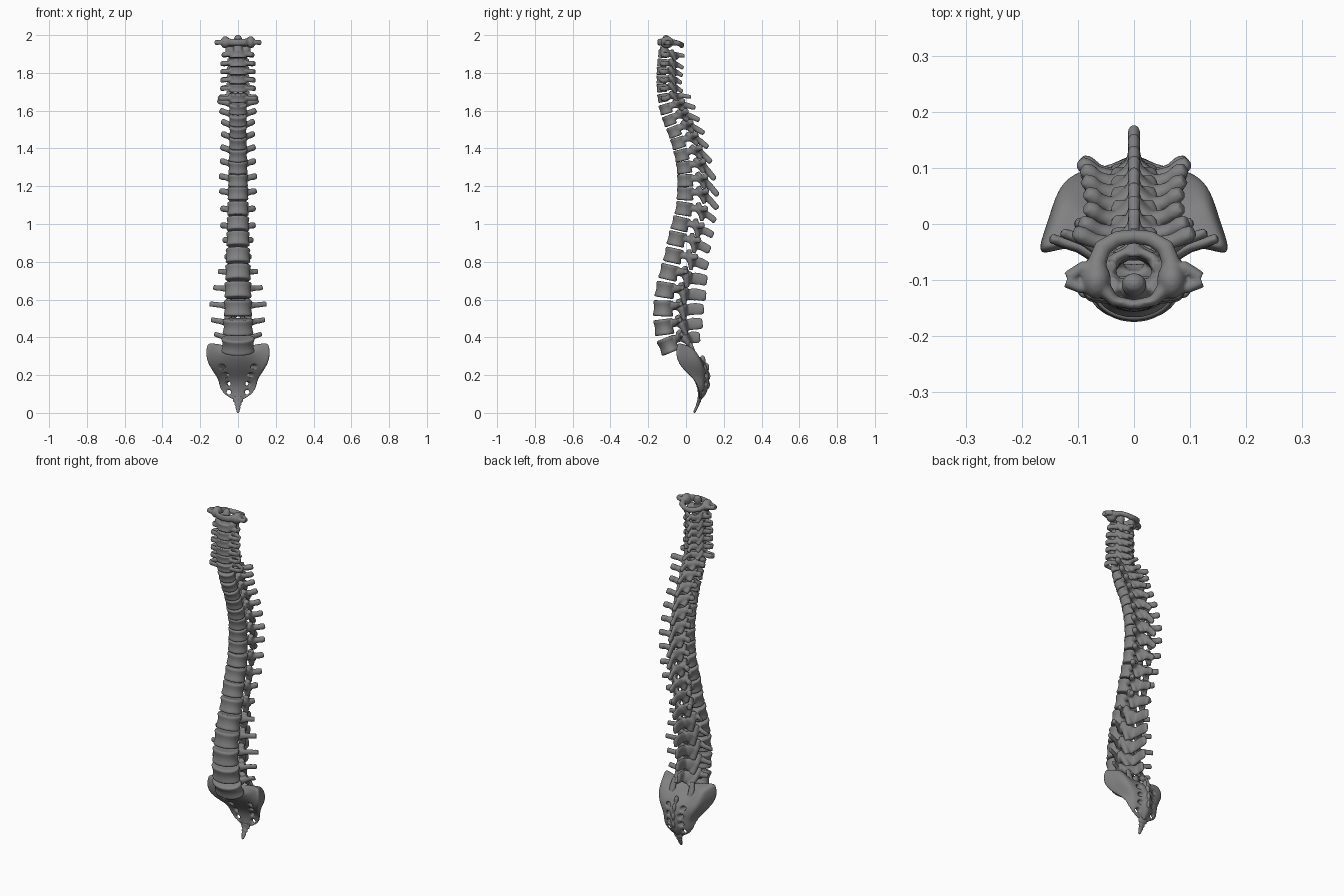
import bpy, bmesh, math
from mathutils import Vector, Matrix

bone = bpy.data.materials.new("dark_grey_bone")
bone.diffuse_color = (.22, .22, .22, 1)


def loft(bm, rings):
    """Skin a list of point rings and close both ends."""
    vs = [[bm.verts.new(p) for p in r] for r in rings]
    n = len(vs[0])
    for a, b in zip(vs, vs[1:]):
        for i in range(n):
            bm.faces.new((a[i], a[(i + 1) % n], b[(i + 1) % n], b[i]))
    bm.faces.new(vs[0][::-1])
    bm.faces.new(vs[-1])


def tube(bm, pts, radii, n=12):
    """Elliptical tube along pts; radii are (sideways, upward) pairs."""
    pts = [Vector(p) for p in pts]
    rings = []
    for i, p in enumerate(pts):
        t = (pts[min(i + 1, len(pts) - 1)] - pts[max(i - 1, 0)]).normalized()
        up = Vector((0, 1, 0)) if abs(t.z) > 0.85 else Vector((0, 0, 1))
        s = t.cross(up).normalized()
        u = s.cross(t)
        rs, ru = radii[i]
        rings.append([p + s * rs * math.cos(k * math.tau / n) + u * ru * math.sin(k * math.tau / n)
                      for k in range(n)])
    loft(bm, rings)


def both(bm, pts, radii):
    for s in (-1, 1):
        tube(bm, [(s * x, y, z) for x, y, z in pts], radii)


def blob(bm, c, r):
    m = Matrix.Translation(c) @ Matrix.Diagonal((*r, 1))
    bmesh.ops.create_uvsphere(bm, u_segments=16, v_segments=10, radius=1, matrix=m)


def finish(bm, name, voxel, matrix=None, smooth=4):
    """Make an object whose overlapping pieces fuse into one smooth bone."""
    bmesh.ops.recalc_face_normals(bm, faces=bm.faces)
    me = bpy.data.meshes.new(name)
    bm.to_mesh(me)
    bm.free()
    me.materials.append(bone)
    ob = bpy.data.objects.new(name, me)
    bpy.context.collection.objects.link(ob)
    if matrix:
        ob.matrix_world = matrix
    if voxel:
        fuse(ob, voxel, smooth)
    return ob


def fuse(ob, voxel, smooth):
    r = ob.modifiers.new("fuse", 'REMESH')
    r.mode, r.voxel_size, r.use_smooth_shade = 'VOXEL', voxel, True
    s = ob.modifiers.new("soften", 'SMOOTH')
    s.factor, s.iterations = 0.5, smooth


def key(keys, i):
    for (a, va), (b, vb) in zip(keys, keys[1:]):
        if i <= b:
            return va + (vb - va) * (i - a) / (b - a)
    return keys[-1][1]


# Body centres (y, z), spinous tips (y, z) and transverse reach, bottom to top
centres = [(-.09, .36), (-.112, .455), (-.115, .553), (-.105, .65), (-.085, .743),
           (-.062, .832), (-.045, .92), (-.025, 1.0), (-.006, 1.08), (0, 1.16), (0, 1.23),
           (-.006, 1.30), (-.02, 1.365), (-.038, 1.43), (-.06, 1.49), (-.085, 1.55),
           (-.105, 1.61), (-.12, 1.668), (-.125, 1.72), (-.127, 1.765), (-.127, 1.81),
           (-.124, 1.853), (-.12, 1.90)]
tips = [(.075, .40), (.088, .475), (.095, .55), (.107, .62), (.112, .70), (.117, .775),
        (.128, .86), (.145, .94), (.157, 1.015), (.168, 1.08), (.17, 1.15), (.154, 1.235),
        (.134, 1.325), (.117, 1.405), (.097, 1.48), (.072, 1.55), (.05, 1.615),
        (.027, 1.673), (-.018, 1.70), (-.022, 1.745), (-.018, 1.785), (-.013, 1.825), (-.008, 1.89)]
reach = [.125, .142, .15, .13, .105, .07, .08, .092, .092, .097, .10, .094, .092, .088,
         .088, .097, .108, .102, .09, .088, .088, .088, .082]
WIDTH = [(0, .088), (2, .076), (5, .065), (10, .053), (14, .047), (16, .05), (22, .044)]
DEPTH = [(0, .056), (2, .059), (5, .054), (9, .050), (12, .043), (16, .037), (17, .031), (22, .028)]
HEIGHT = [(0, .042), (3, .042), (6, .038), (10, .0335), (16, .027), (17, .0225), (22, .021)]


def vertebra(i):
    w, d, h = key(WIDTH, i), key(DEPTH, i), key(HEIGHT, i)
    chain = [(-.04, .28)] + centres + [(-.115, 1.96)]
    (y0, z0), (y1, z1) = chain[i], chain[i + 2]
    cy, cz = centres[i]
    mat = Matrix.Translation((0, cy, cz)) @ Matrix.Rotation(math.atan2(y0 - y1, z1 - z0), 4, 'X')
    tip = mat.inverted() @ Vector((0, *tips[i]))
    lumbar, neck = i < 5, i > 16
    bm = bmesh.new()
    # waisted body with a flattened back
    rings = []
    for f, s in ((-1, .95), (-.8, 1.01), (-.35, .94), (0, .92), (.35, .94), (.8, 1.01), (1, .95)):
        ring = []
        for k in range(28):
            a = k * math.tau / 28
            x, y = w * s * math.cos(a), d * s * math.sin(a)
            if y > 0:
                y -= .22 * d * math.exp(-(2.2 * x / w) ** 2)
            ring.append((x, y, f * h))
        rings.append(ring)
    loft(bm, rings)
    # pedicles and laminae
    r = .017 if lumbar else .012 if neck else .015
    px, back = w * (.95 if neck else .62), d + (.03 if neck else .042)
    both(bm, [(px * .85, d * .5, h * .3), (px, d + .012, h * .3), (px * .85, back, 0), (0, back + .018, -h * .35)],
         [(r * .8, r * 1.2), (r * .8, r * 1.2), (r * .8, h * .85), (r * .8, h * .85)])
    # articular columns
    both(bm, [(px * 1.05, d + .014, h * 1.25), (px, back - .01, 0), (px * .75, back + .008, -h * 1.35)],
         [(r * 1.1, r * .85), (r * 1.2, r * 1.1), (r * 1.1, r * .75)])
    # transverse processes
    t = reach[i]
    if lumbar:
        both(bm, [(px, d * .8, h * .35), ((px + t) / 2, d + .015, h * .5), (t, d + .03, h * .65)],
             [(.014, .022), (.010, .015), (.009, .015)])
    elif neck:
        both(bm, [(w * .7, -d * .3, 0), (t - .01, -d * .1, -.002), (t, d * .4, -.005)],
             [(.009, .012), (.009, .014), (.007, .014)])
        both(bm, [(px, d + .012, 0), (t - .008, d * .8, -.002), (t, d * .2, -.005)],
             [(.009, .015), (.009, .015), (.007, .013)])
    else:
        both(bm, [(px * .7, d + .03, h * .1), ((px + t) / 2, d + .044, h * .4), (t - .014, d + .056, h * .5),
                  (t - .002, d + .064, h * .6)], [(.016, .022), (.013, .016), (.016, .018), (.011, .014)])
    # spinous process
    root = Vector((0, back + .006, -h * .15))
    mid = root.lerp(tip, .5) + Vector((0, 0, .004))
    rz = .030 if lumbar else .011 if neck else key([(5, .026), (8, .017), (16, .014)], i)
    tube(bm, [root, mid, root.lerp(tip, .9), tip],
         [(.018, max(rz, .02)), (.010, rz * 1.1), (.0115, rz), (.009, rz * .75)])
    # peg of the second neck bone
    if i == 22:
        tube(bm, [(0, 0, 0), (0, .002, .05), (0, .006, .075), (0, .009, .093), (0, .01, .101)],
             [(.03, .026), (.02, .018), (.023, .021), (.018, .016), (.007, .007)])
        both(bm, [(.035, .005, 0), (.045, .005, .025), (.048, .008, .036)], [(.022, .022), (.024, .022), (.02, .018)])
    name = ("lumbar_%d" % (5 - i)) if lumbar else ("cervical_%d" % (24 - i)) if neck else ("thoracic_%d" % (17 - i))
    finish(bm, name, .004 if neck else .005, mat, 3)


for i in range(23):
    vertebra(i)

# Ring-shaped top vertebra with side wings
bm = bmesh.new()
both(bm, [(0, -.144, 1.962), (.035, -.137, 1.963), (.06, -.11, 1.963), (.068, -.075, 1.962),
          (.056, -.042, 1.957), (.03, -.026, 1.95), (0, -.022, 1.946)],
     [(.009, .018), (.010, .018), (.017, .024), (.018, .018), (.016, .014), (.014, .013), (.013, .016)])
both(bm, [(.06, -.085, 1.96), (.09, -.076, 1.963), (.118, -.096, 1.96)], [(.011, .016), (.011, .013), (.012, .014)])
both(bm, [(.06, -.112, 1.96), (.095, -.114, 1.962), (.12, -.102, 1.96)], [(.011, .016), (.010, .013), (.012, .014)])
for s in (-1, 1):
    blob(bm, (s * .067, -.1, 1.962), (.026, .034, .032))
finish(bm, "cervical_1", .004, smooth=3)

# Sacrum: z, half width, front y, front edge y, back edge y, back y, wing rise
bm = bmesh.new()
rings = []
for z, w, yf, lf, lb, yb, rise in (
        (.318, .165, -.05, -.045, .03, .038, .072), (.305, .178, -.052, -.06, .06, .065, .06),
        (.265, .184, -.03, -.07, .088, .105, .03), (.225, .155, .0, -.035, .098, .12, .01),
        (.185, .115, .035, .03, .095, .123, 0), (.145, .108, .055, .056, .094, .122, 0),
        (.105, .092, .062, .064, .09, .112, 0), (.08, .05, .06, .063, .082, .094, 0),
        (.066, .026, .058, .06, .076, .08, 0)):
    m = (yf + lf) / 2 + .012
    half = [(.38, yf + .006), (.72, m), (1, lf), (.84, lf * .5 + lb * .5), (.74, lb), (.4, yb - .02), (.14, yb - .004)]
    pts = [(0, yf)] + half + [(0, yb)] + [(-x, y) for x, y in half[::-1]]
    rings.append([(x * w, y, z + rise * x * x) for x, y in pts])
loft(bm, rings)
sacrum = finish(bm, "sacrum", None)
sub = sacrum.modifiers.new("round", 'SUBSURF')
sub.levels = sub.render_levels = 2

# Nerve openings cut through the sacrum, splayed outward to the front
bm = bmesh.new()
for x, z, r, splay in ((.06, .245, .014, .35), (.055, .2, .014, .35), (.052, .155, .013, .3), (.048, .11, .013, 0)):
    for s in (-1, 1):
        bmesh.ops.create_cone(bm, cap_ends=True, segments=16, radius1=r, radius2=r, depth=.2,
                              matrix=Matrix.Translation((s * x, .06, z)) @ Matrix.Rotation(s * splay, 4, 'Z')
                              @ Matrix.Rotation(math.pi / 2, 4, 'X'))
cutter = finish(bm, "opening_cutter", None)
cutter.hide_render = True
cutter.hide_set(True)
cut = sacrum.modifiers.new("openings", 'BOOLEAN')
cut.operation, cut.solver, cut.object = 'DIFFERENCE', 'EXACT', cutter
fuse(sacrum, .005, 3)

# Crest knobs and upper joint processes on the sacrum
bm = bmesh.new()
for y, z in ((.088, .28), (.108, .24), (.114, .195), (.112, .15)):
    blob(bm, (0, y, z), (.012, .016, .026))
both(bm, [(.06, .05, .28), (.06, .035, .33), (.056, .02, .375)], [(.02, .016), (.018, .013), (.014, .010)])
finish(bm, "sacral_processes", .005, smooth=3)

# Tailbone of shrinking segments
bm = bmesh.new()
tube(bm, [(0, .072, .085), (0, .069, .06), (0, .064, .052), (0, .062, .044), (0, .058, .034), (0, .055, .028),
          (0, .05, .016), (0, .044, .004), (0, .041, 0)],
     [(.03, .012), (.027, .010), (.015, .008), (.021, .009), (.011, .007), (.015, .008),
      (.010, .007), (.008, .006), (.004, .004)])
finish(bm, "tailbone", .003, smooth=2)
